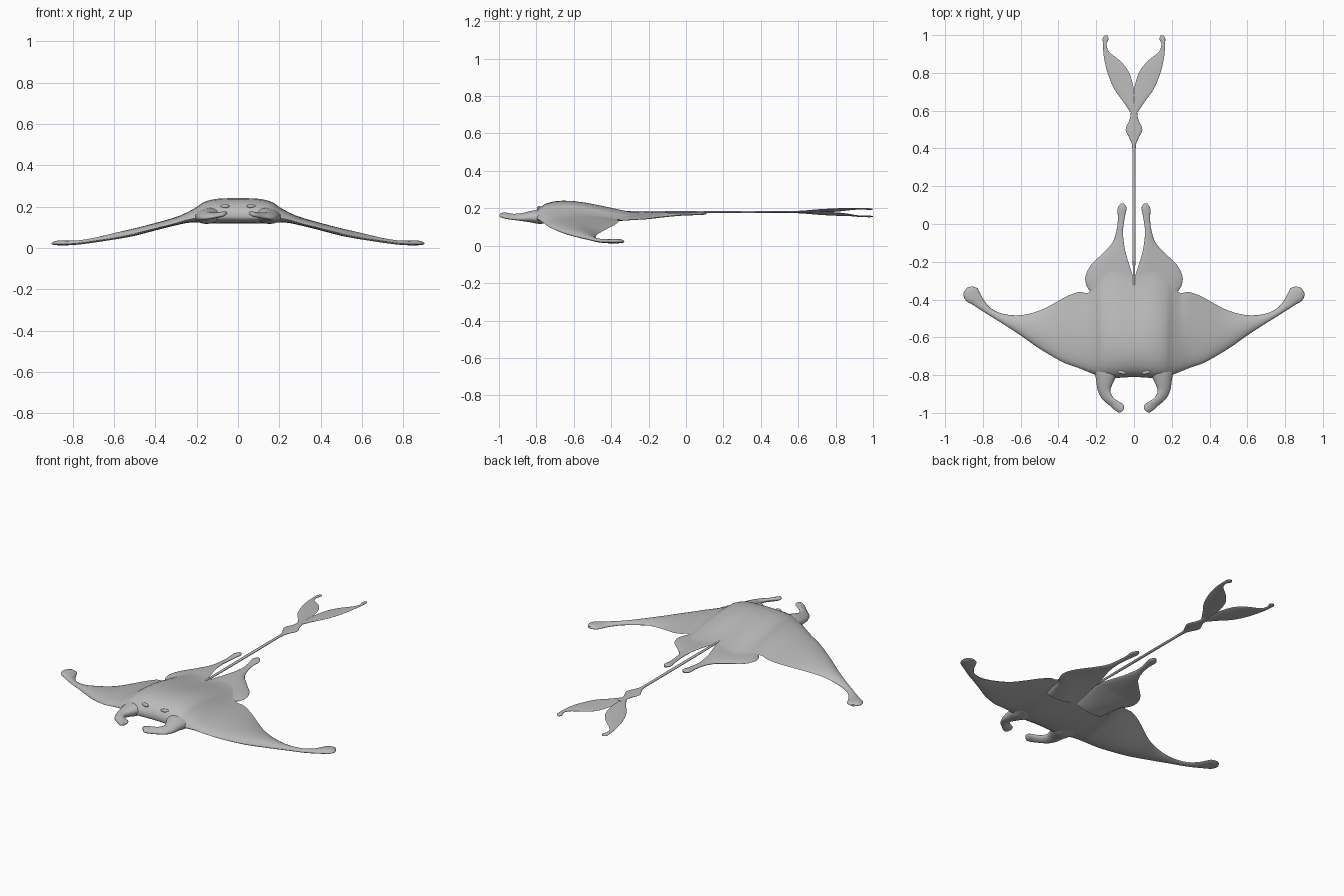
import bpy, bmesh, math
from mathutils import Vector

default_cube = bpy.data.objects.get("Cube")
if default_cube:
    bpy.data.objects.remove(default_cube, do_unlink=True)

skin = bpy.data.materials.new("ray_grey")
skin.use_nodes = True
grey = (0.5, 0.5, 0.5, 1)
skin.diffuse_color = grey
skin.node_tree.nodes["Principled BSDF"].inputs["Base Color"].default_value = grey

AROUND = 14      # points across each side of a section
STEPS = 5        # sections between neighbouring stations
BELLY = 0.45     # underside depth relative to the top


def finish(obj):
    obj.data.materials.append(skin)
    bpy.ops.object.select_all(action='DESELECT')
    obj.select_set(True)
    bpy.context.view_layer.objects.active = obj
    bpy.ops.object.shade_smooth_by_angle(angle=math.radians(60))


def spline(stations):
    """Catmull-Rom interpolation of whole stations."""
    result = []
    last = len(stations) - 1
    for i in range(last):
        before, a = stations[max(i - 1, 0)], stations[i]
        b, after = stations[i + 1], stations[min(i + 2, last)]
        for k in range(STEPS):
            t = k / STEPS
            result.append([
                q + t / 2 * (r - p + t * (2 * p - 5 * q + 4 * r - s
                                          + t * (3 * (q - r) + s - p)))
                for p, q, r, s in zip(before, a, b, after)])
    result.append(stations[last])
    return result


def foil(t, rear_power):
    """Blunt-nosed section height, scaled to a peak of one."""
    nose_power = 0.5
    peak = nose_power / (nose_power + rear_power)
    top = peak ** nose_power * (1 - peak) ** rear_power
    return t ** nose_power * max(1 - t, 0) ** rear_power / top


def section(station, rear_power, belly):
    """Closed ring between two edge points."""
    ax, ay, bx, by, az, bz, height = station
    a, b = Vector((ax, ay, az)), Vector((bx, by, bz))
    ring = []
    for k in range(2 * AROUND):
        t = (1 - math.cos(math.pi * k / AROUND)) / 2
        side = 1 if k <= AROUND else -belly
        point = a.lerp(b, t)
        point.z += side * max(height, 0.001) * foil(t, rear_power)
        ring.append(point)
    return ring


def loft(name, stations, rear_rule=lambda s: 0.5, belly=BELLY, side=1, roll=0):
    bm = bmesh.new()
    rings = []
    for station in spline(stations):
        ring = section(station, rear_rule(station), belly)
        rings.append([bm.verts.new((p.x * side, p.y, p.z + roll * p.x * side))
                      for p in ring])
    count = 2 * AROUND
    for low, high in zip(rings, rings[1:]):
        for k in range(count):
            n = (k + 1) % count
            bm.faces.new((low[k], low[n], high[n], high[k]))
    bm.faces.new(rings[0])
    bm.faces.new(rings[-1])
    bmesh.ops.recalc_face_normals(bm, faces=bm.faces)
    mesh = bpy.data.meshes.new(name)
    bm.to_mesh(mesh)
    bm.free()
    obj = bpy.data.objects.new(name, mesh)
    bpy.context.collection.objects.link(obj)
    finish(obj)
    return obj


# Every station: first edge x y, second edge x y, both edge heights, thickness
# Body and wings, from the spine out to the rounded wing tip
half_wing = [
    (0, -.81, 0, -.27, .15, .18, .083),
    (.1, -.815, .1, -.25, .15, .175, .081),
    (.16, -.81, .17, -.27, .15, .16, .07),
    (.2, -.8, .21, -.33, .145, .15, .05),
    (.25, -.78, .245, -.365, .135, .14, .035),
    (.3, -.76, .29, -.36, .12, .13, .028),
    (.38, -.73, .36, -.385, .1, .11, .025),
    (.5, -.66, .48, -.45, .07, .075, .025),
    (.6, -.59, .58, -.48, .05, .055, .022),
    (.7, -.525, .67, -.48, .035, .035, .016),
    (.78, -.475, .745, -.455, .024, .024, .014),
    (.85, -.43, .79, -.41, .02, .02, .015),
    (.89, -.405, .815, -.365, .02, .02, .016),
    (.903, -.37, .83, -.34, .02, .02, .015),
    (.885, -.338, .86, -.33, .02, .02, .008),
]
other_half = [(-s[0], s[1], -s[2], *s[3:]) for s in reversed(half_wing[1:])]
loft("body_and_wings", other_half + half_wing,
     rear_rule=lambda s: max(0.5, 1.5 - 1.3 * abs(s[0])))

# Curled head horns
horn = [
    (.23, -.7, .06, -.7, .15, .16, .03),
    (.21, -.78, .08, -.78, .15, .16, .038),
    (.2, -.83, .105, -.83, .15, .16, .03),
    (.192, -.88, .125, -.88, .146, .16, .02),
    (.17, -.925, .11, -.918, .145, .163, .014),
    (.13, -.96, .08, -.94, .148, .168, .012),
    (.1, -.987, .057, -.955, .155, .17, .012),
    (.08, -.998, .052, -.975, .16, .17, .01),
    (.068, -.994, .06, -.988, .165, .167, .005),
]

# Rear pelvic fins with slender knobbed trailers
rear_fin = [
    (.2, -.5, 0, -.5, .14, .16, .03),
    (.215, -.39, 0, -.4, .14, .17, .02),
    (.25, -.33, 0, -.32, .138, .175, .013),
    (.257, -.28, .005, -.28, .14, .177, .01),
    (.23, -.22, .03, -.2, .143, .177, .009),
    (.17, -.16, .047, -.14, .15, .175, .009),
    (.115, -.1, .057, -.07, .158, .172, .008),
    (.092, -.03, .057, -.02, .165, .17, .007),
    (.085, .03, .048, .04, .168, .172, .007),
    (.087, .08, .04, .085, .17, .174, .008),
    (.07, .108, .055, .11, .172, .173, .004),
]

# Tail flukes with narrow hooked tips
fluke = [
    (.018, .59, -.005, .6, .18, .18, .005),
    (.055, .645, -.002, .66, .18, .18, .005),
    (.105, .715, 0, .71, .18, .18, .005),
    (.14, .8, .025, .8, .18, .18, .005),
    (.157, .87, .07, .86, .18, .18, .004),
    (.163, .92, .13, .91, .178, .178, .004),
    (.165, .96, .145, .95, .177, .177, .004),
    (.165, .985, .135, .98, .176, .176, .004),
    (.155, .999, .142, .998, .176, .176, .002),
]

for label, side in (("left", 1), ("right", -1)):
    loft(label + "_horn", horn, belly=1, side=side)
    loft(label + "_rear_fin", rear_fin, belly=1, side=side)
    loft(label + "_fluke", fluke, belly=1, side=side, roll=0.13)

    # Low eyelid ridge
    bpy.ops.mesh.primitive_uv_sphere_add(
        segments=20, ring_count=10, location=(side * .065, -.785, .202))
    lid = bpy.context.object
    lid.name = label + "_eyelid"
    lid.scale = (.024, .01, .01)
    lid.rotation_euler = (0.4, 0, side * 0.25)
    finish(lid)

# Whip tail with a diamond swelling: distance along it and half width
tail_profile = [(-.4, .008), (-.27, .006), (-.15, .008), (0, .009), (.2, .009),
                (.4, .009), (.45, .022), (.5, .044), (.55, .024), (.59, .017),
                (.63, .02)]
loft("tail", [(w, y, -w, y, .18, .18, .006) for y, w in tail_profile], belly=1)
